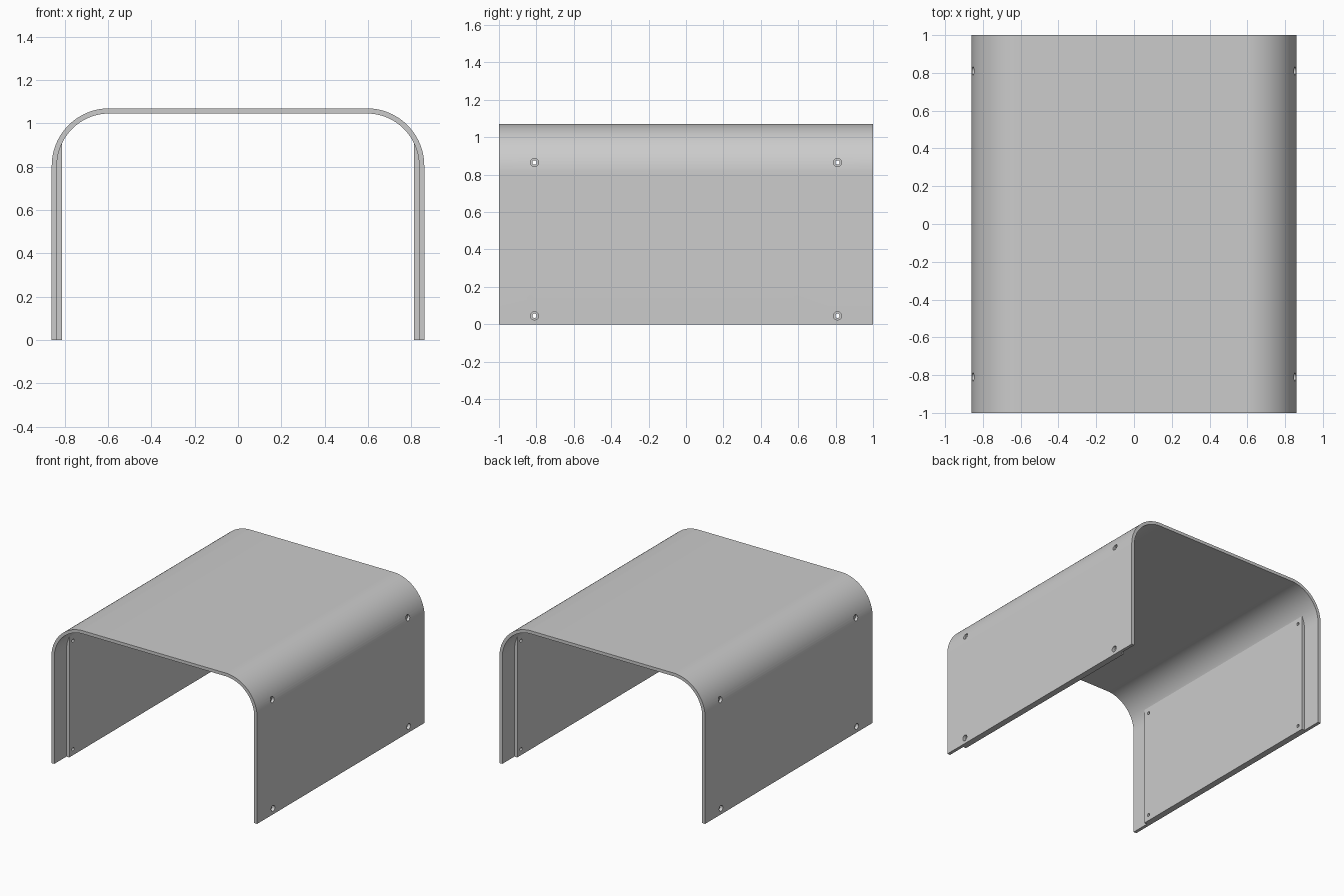
import bpy, bmesh
from math import sin, cos, pi, radians

if "Cube" in bpy.data.objects:
    bpy.data.objects.remove(bpy.data.objects["Cube"], do_unlink=True)

HALF_W, HEIGHT, LENGTH = 0.86, 1.07, 2.0
THICK, RADIUS = 0.024, 0.265
PANEL_HALF, PANEL_TOP = 0.855, 0.91
HOLES = [(y, z) for y in (-0.81, 0.81) for z in (0.045, 0.865)]

grey = bpy.data.materials.new("sheet grey")
grey.use_nodes = True
colour = (0.6, 0.6, 0.6, 1)
grey.diffuse_color = colour
grey.node_tree.nodes["Principled BSDF"].inputs["Base Color"].default_value = colour


def make_object(name, bm):
    bmesh.ops.recalc_face_normals(bm, faces=bm.faces)
    mesh = bpy.data.meshes.new(name)
    bm.to_mesh(mesh)
    bm.free()
    mesh.materials.append(grey)
    obj = bpy.data.objects.new(name, mesh)
    bpy.context.collection.objects.link(obj)
    return obj


def arch(radius, half_w, top, steps=24):
    """Inverted U outline from the right foot to the left foot."""
    cx, cz = half_w - radius, top - radius
    right = [(half_w, 0)]
    for i in range(steps + 1):
        a = pi / 2 * i / steps
        right.append((cx + radius * cos(a), cz + radius * sin(a)))
    return right + [(-x, z) for x, z in reversed(right)]


def extrude_profile(name, points, length):
    bm = bmesh.new()
    face = bm.faces.new([bm.verts.new((x, -length / 2, z)) for x, z in points])
    new = bmesh.ops.extrude_face_region(bm, geom=[face])["geom"]
    verts = [v for v in new if isinstance(v, bmesh.types.BMVert)]
    bmesh.ops.translate(bm, verts=verts, vec=(0, length, 0))
    return make_object(name, bm)


def drill(obj, radius):
    """Cut the screw holes straight through along x."""
    cutters = bmesh.new()
    for y, z in HOLES:
        bpy.ops.mesh.primitive_cylinder_add(
            vertices=24, radius=radius, depth=3, location=(0, y, z),
            rotation=(0, pi / 2, 0))
        pin = bpy.context.object
        part = pin.data.copy()
        part.transform(pin.matrix_basis)
        cutters.from_mesh(part)
        bpy.data.meshes.remove(part)
        bpy.data.objects.remove(pin, do_unlink=True)
    cutter = make_object("hole_cutter", cutters)
    cutter.hide_render = True
    mod = obj.modifiers.new("holes", "BOOLEAN")
    mod.operation, mod.solver, mod.object = "DIFFERENCE", "EXACT", cutter
    bpy.ops.object.select_all(action="DESELECT")
    obj.select_set(True)
    bpy.context.view_layer.objects.active = obj
    bpy.ops.object.modifier_apply(modifier=mod.name)
    bpy.data.objects.remove(cutter, do_unlink=True)
    bpy.ops.object.shade_smooth_by_angle(angle=radians(30))


# Bent sheet cover
outer = arch(RADIUS, HALF_W, HEIGHT)
inner = arch(RADIUS - THICK, HALF_W - THICK, HEIGHT - THICK)
cover = extrude_profile("cover", outer + inner[::-1], LENGTH)
drill(cover, 0.022)

# Inner side panels
for side, name in ((1, "left_panel"), (-1, "right_panel")):
    x_out = side * (HALF_W - THICK)
    x_in = side * (HALF_W - 2 * THICK)
    rect = [(x_out, 0), (x_out, PANEL_TOP), (x_in, PANEL_TOP), (x_in, 0)]
    panel = extrude_profile(name, rect, 2 * PANEL_HALF)
    drill(panel, 0.012)
